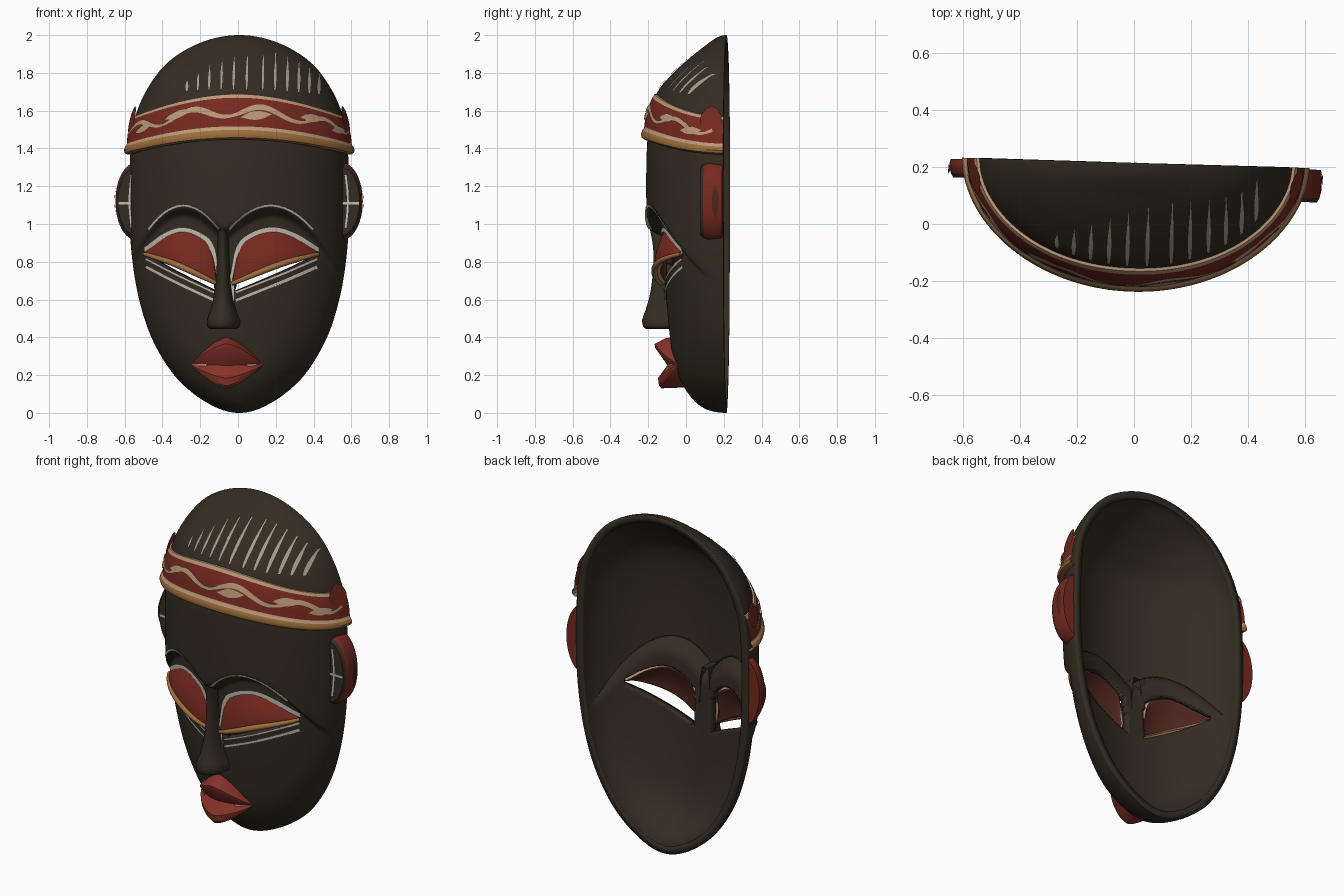
import bpy, bmesh, math
from mathutils import Vector

if "Cube" in bpy.data.objects:
    bpy.data.objects.remove(bpy.data.objects["Cube"])


def material(name, *rgb):
    m = bpy.data.materials.new(name)
    m.use_nodes = True
    m.diffuse_color = (*rgb, 1)
    b = m.node_tree.nodes["Principled BSDF"]
    b.inputs["Base Color"].default_value = (*rgb, 1)
    b.inputs["Roughness"].default_value = 0.7
    return m


WOOD = material("dark wood", .034, .025, .016)
RED = material("brick red", .18, .022, .014)
DARK_RED = material("shaded red", .075, .019, .013)
LIP = material("lip red", .24, .032, .022)
TAN = material("tan paint", .5, .32, .19)
GOLD = material("ochre", .34, .155, .045)
WHITE = material("chalk white", .56, .51, .42)
GREY = material("worn chalk", .38, .33, .26)

YAW, BACK, MID = -.03, .215, -.07


def curve_through(keys, warp=lambda t: t):
    """Smooth function through a few (position, value) keys."""
    xs, ys = [warp(k[0]) for k in keys], [k[1] for k in keys]
    n = len(xs)
    ms = [(ys[min(i + 1, n - 1)] - ys[max(i - 1, 0)]) / (xs[min(i + 1, n - 1)] - xs[max(i - 1, 0)])
          for i in range(n)]

    def f(t):
        t = min(max(warp(t), xs[0]), xs[-1])
        i = max(k for k in range(n - 1) if xs[k] <= t)
        h = xs[i + 1] - xs[i]
        s = (t - xs[i]) / h
        return (ys[i] * (1 + 2 * s) * (1 - s) ** 2 + ms[i] * h * s * (1 - s) ** 2
                + ys[i + 1] * s * s * (3 - 2 * s) + ms[i + 1] * h * s * s * (s - 1))
    return f


polar = lambda z: math.acos(max(-1, min(1, 1 - z)))
width = curve_through([(0, 0), (.04, .145), (.1, .24), (.2, .345), (.4, .465), (.6, .53), (.8, .565),
                       (1, .58), (1.4, .575), (1.6, .54), (1.8, .43), (1.9, .32), (2, 0)], polar)
low_depth = curve_through([(0, 0), (.02, .11), (.12, .215), (.25, .275), (.45, .305), (.75, .33), (1.1, .345),
                           (1.5, .335), (1.69, .29), (1.8, .2), (1.87, .125), (1.95, .025), (2, -.08)], polar)
lid_top = curve_through([(.045, .72), (.07, .85), (.12, .915), (.25, .96), (.37, .93), (.49, .855)])
lid_edge = curve_through([(.045, .685), (.3, .787), (.49, .84)])
slit_low = curve_through([(.045, .64), (.3, .742), (.49, .825)])


def eye_u(x):
    return x - MID if x > MID else (MID - x) / .86


def eye_x(u, side):
    return MID + u if side > 0 else MID - u * .86


def brow(u):
    return max(.6, 1.09 - 2.6 * (u - .25) ** 2)


def depth(x, z):
    s = min(max((z - brow(math.hypot(eye_u(x), .04)) + .06) / .07, 0), 1)
    return low_depth(z) + .08 * s * s * (3 - 2 * s) if z > .5 else low_depth(z)


def around(th, z, off=0):
    w = width(z)
    c = max(math.cos(th), 0)
    return Vector(((w + off) * math.sin(th),
                   BACK - depth(w * math.sin(th), z) * c ** 1.08 - off * c, z))


def on_face(x, z, off=0):
    th = math.asin(max(-1, min(1, x / width(z))))
    return Vector((x, around(th, z).y - off, z))


def finish(ob, mats, angle=40):
    bpy.context.collection.objects.link(ob)
    ob.rotation_euler.z = YAW
    for m in mats:
        ob.data.materials.append(m)
    if ob.type == 'MESH':
        ob.data.shade_smooth()
        ob.data.set_sharp_from_angle(angle=math.radians(angle))
    return ob


def grid(name, rows, mats, rule=None, cap=False, cut=None, angle=40):
    """Skin a mesh over rows of points; rule(row) picks the colour."""
    bm = bmesh.new()
    vs = [[bm.verts.new(p) for p in r] for r in rows]
    for i in range(len(vs) - 1):
        for j in range(len(vs[i]) - 1):
            f = bm.faces.new((vs[i][j], vs[i][j + 1], vs[i + 1][j + 1], vs[i + 1][j]))
            f.material_index = rule(i) if rule else 0
    if cap:
        for end, r in enumerate((vs[0], vs[-1])):
            bm.faces.new(r).material_index = rule(-1 - end) if rule else 0
        bmesh.ops.recalc_face_normals(bm, faces=bm.faces)
    else:
        bm.normal_update()
        if sum(f.normal.y * f.calc_area() for f in bm.faces) > 0:
            bmesh.ops.reverse_faces(bm, faces=bm.faces)
    if cut:
        cut(bm)
    me = bpy.data.meshes.new(name)
    bm.to_mesh(me)
    bm.free()
    return finish(bpy.data.objects.new(name, me), mats, angle)


def thicken(ob, t):
    """Give a sheet thickness; extra materials colour its inside and rim."""
    m = ob.modifiers.new("thickness", 'SOLIDIFY')
    m.thickness, m.offset = t, -1
    last = len(ob.data.materials) - 1
    m.material_offset, m.material_offset_rim = min(1, last), last


def ribbon(name, path, wide, mat, place):
    """Thin painted line laid on a surface given by place(a, b)."""
    rows = []
    for i, p in enumerate(path):
        a, b = Vector(path[max(i - 1, 0)]), Vector(path[min(i + 1, len(path) - 1)])
        d = (b - a).normalized()
        h = (wide(i / (len(path) - 1)) if callable(wide) else wide) / 2
        rows.append([place(p[0] - d.y * h * k, p[1] + d.x * h * k) for k in (-1, 1)])
    return grid(name, rows, [mat])


def span(a, b, n):
    return [a + (b - a) * i / n for i in range(n + 1)]


# Carved face shell, with eye openings cut out
def open_eyes(bm):
    bmesh.ops.remove_doubles(bm, verts=bm.verts, dist=1e-4)

    def inside(p):
        u = eye_u(p.x)
        return .062 < u < .49 and slit_low(u) < p.z < lid_top(u)
    holes = [f for f in bm.faces if inside(f.calc_center_median())]
    rim = {v for f in holes for v in f.verts}
    bmesh.ops.delete(bm, geom=holes, context='FACES')
    for v in rim:
        if v.is_valid:
            u = eye_u(v.co.x)
            z = min((slit_low(u), lid_top(u)), key=lambda k: abs(k - v.co.z))
            if abs(z - v.co.z) < .014:
                v.co = on_face(v.co.x, z)
            elif u < .075:
                v.co = on_face(eye_x(.062, 1 if v.co.x > MID else -1), v.co.z)


half = math.pi / 2
levels = [1 - math.cos(a) for a in span(0, math.pi, 220)]
shell = grid("face_shell", [[around(t, z) for t in span(-half, half, 130)] for z in levels],
             [WOOD], cut=open_eyes, angle=60)
thicken(shell, .045)

# Eyelids, lid rims and painted eye lines
paint = lambda x, z: on_face(x, z, .008)
for side, label in ((1, "left"), (-1, "right")):
    def lid_point(u, v, side=side):
        z = lid_top(u) + .004 + (lid_edge(u) - lid_top(u) - .004) * v
        taper = math.sin(math.pi * min(max((u - .03) / .475, .02), .98)) ** .5
        return on_face(eye_x(u, side), z, .062 * taper * math.sin(v * half))
    us = span(.045, .495, 40)
    lid = grid(label + "_eyelid", [[lid_point(u, v) for u in us] for v in span(0, 1, 14)],
               [RED, DARK_RED, TAN])
    thicken(lid, .032)
    cu = bpy.data.curves.new(label + "_lid_rim", 'CURVE')
    cu.dimensions, cu.bevel_depth, cu.bevel_resolution, cu.use_fill_caps = '3D', .017, 3, True
    sp = cu.splines.new('POLY')
    sp.points.add(len(us) - 1)
    for p, u in zip(sp.points, us):
        p.co = (*lid_point(u, 1), 1)
        p.radius = .6 + .4 * math.sin(math.pi * (u - .04) / .455)
    sp.use_smooth = True
    finish(bpy.data.objects.new(label + "_lid_rim", cu), [GOLD])

    lines = {"eye_outline": ([(.04, z) for z in span(.59, .72, 6)]
                             + [(u, lid_top(u) + .01) for u in span(.046, .5, 50)], .024),
             "brow_line": ([(u, brow(u) + .006) for u in span(.03, .47, 40)], .013),
             "slit_line": ([(u, slit_low(u) - .01) for u in span(.06, .49, 30)], .012),
             "under_eye_line": ([(u, slit_low(u) - .052) for u in span(.06, .49, 30)], .016)}
    for part, (pts, wide) in lines.items():
        ribbon(label + "_" + part, [(eye_x(u, side), z) for u, z in pts], wide, WHITE, paint)

# Nose
nose_keys = [(.445, .07, -.215), (.455, .085, -.228), (.49, .088, -.235), (.54, .07, -.218), (.62, .05, -.195),
             (.72, .04, -.18), (.85, .034, -.175), (.93, .032, -.185), (1.02, .02, -.205)]
nose_w = curve_through([(k[0], k[1]) for k in nose_keys])
nose_y = curve_through([(k[0], k[2]) for k in nose_keys])
rows = [[Vector((MID - .005 - nose_w(z) * math.cos(a), -.07 + (nose_y(z) + .07) * math.sin(a) ** .8, z))
         for a in span(0, math.pi, 20)]
        for z in [.445, .455, .47] + span(.49, 1.02, 26)]
grid("nose", rows, [WOOD], cap=True, angle=55)


# Lips
def lip_point(u, z, y):
    f = max(1 - abs(u) ** 1.5, .02)
    x = -.057 + .195 * u
    base = on_face(x, .255).y + .015
    return Vector((x, base + (y - base) * f ** .8, .255 + (z - .255) * f))


lip_profile = [(.135, 0), (.13, -.13), (.145, -.145), (.185, -.15), (.252, -.1),
               (.345, -.165), (.365, -.168), (.395, -.11), (.405, -.05)]
grid("lips", [[lip_point(u, *p) for u in span(-1, 1, 40)] for p in lip_profile], [LIP], angle=35)
for s, label in ((1, "left"), (-1, "right")):
    ribbon(label + "_lip_line", [(s * u, .252) for u in span(.55, .98, 10)], .024, TAN,
           lambda u, z: lip_point(u, z, -.11) - Vector((0, .006, 0)))

# Headband: overhanging ochre lip, red field and tan borders
band_profile = [(0, -.03), (-.01, .015), (.03, .03), (.1, .036), (.2, .03), (.23, .024), (.28, .022),
                (.45, .023), (.7, .02), (.91, .014), (.99, .01), (1, -.01)]
band_off = curve_through(band_profile[2:])


def band_point(th, v, off):
    s2 = math.sin(th) ** 2
    return around(th, 1.45 - .08 * s2 + v * (.24 - .04 * s2), off)


band_angles = span(-half, half, 90)
grid("headband", [[band_point(t, v, o) for t in band_angles] for v, o in band_profile], [RED, GOLD, TAN],
     rule=lambda i: 1 if i < 4 else 2 if i in (4, 5, 9, 10) else 0)

# Painted vine and leaves on the headband
on_band = lambda a, b: band_point(a / .55, b / .22, band_off(b / .22) + .006)
vine = lambda a: .135 + .025 * math.cos(a * 17 - 2.2)
ribbon("band_vine", [(a, vine(a)) for a in span(-.78, .78, 120)],
       lambda t: .014 + .014 * abs(math.sin(t * 13)), TAN, on_band)
for k, a0 in enumerate((-.56, -.32, .1, .42, .62)):
    ribbon("band_leaf_%d" % k, [(a0 + d, .13 + (.02 if k % 2 else -.012) + d * .15) for d in span(-.08, .08, 14)],
           lambda t: .042 * math.sin(math.pi * t) + .001, TAN, on_band)

# Chalk hair strokes on the crown
for k, x in enumerate((-.27, -.21, -.15, -.085, -.02, .05, .135, .2, .265, .325, .38, .43)):
    top = 1.92 - 1.15 * (x - .1) ** 2
    low = 1.715 - .15 * x * x
    ribbon("hair_stroke_%d" % k, [(x + .06 * x * (low - z), z) for z in span(low, top, 12)],
           lambda t: .006 + .012 * math.sin(math.pi * min(t + .1, 1)), GREY,
           lambda x, z: on_face(x, z, .009))

# Ears, ear paint and painted temple spots
for s, label, front in ((1, "left", .095), (-1, "right", .145)):
    def ring(y, k, s=s):
        return [Vector((s * (.545 + .11 * k * math.cos(a)), y, 1.12 + .205 * k * math.sin(a)))
                for a in span(-half, half, 24)]
    ys = [(BACK - .005, .97), (BACK - .02, 1), (front + .04, 1), (front + .015, .95), (front, .87)]
    grid(label + "_ear", [ring(y, k) for y, k in ys], [RED, WOOD],
         rule=lambda i: 1 if i in (-2, 3) else 0, cap=True)
    flat = lambda x, z, y=front - .004: Vector((x, y, z))
    ribbon(label + "_ear_line", [(s * x, 1.11) for x in span(.55, .637, 4)], .012, WHITE, flat)
    ribbon(label + "_ear_edge_line", [(s * (.567 + .012 * math.sin(t * math.pi)), .98 + .28 * t)
                                      for t in span(0, 1, 10)], .01, WHITE, flat)
    ribbon(label + "_ear_hollow", [(.175, z) for z in span(1.03, 1.21, 12)],
           lambda t: .035 * math.sin(math.pi * t) + .001, DARK_RED,
           lambda y, z: Vector((s * (.549 + .11 * math.sqrt(1 - ((z - 1.12) / .205) ** 2)), y, z)))
    ribbon(label + "_temple_spot", [(s * 1.4, z) for z in span(1.48, 1.625, 14)],
           lambda t: .29 * math.sin(math.pi * t) ** .6 + .001, RED,
           lambda th, z: around(th, z, .025))
